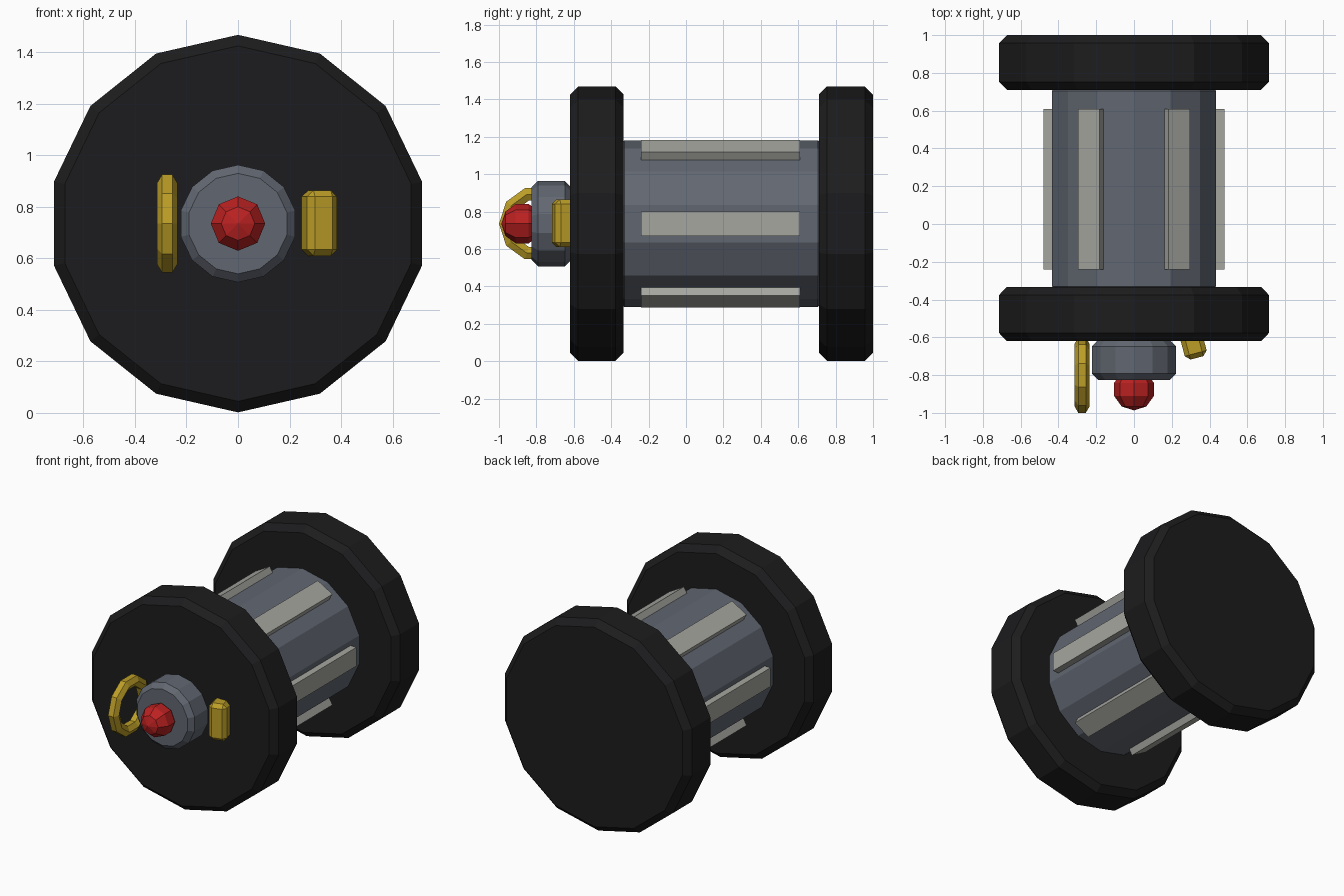
import bpy, bmesh
from math import sin, cos, pi, radians
from mathutils import Matrix

if "Cube" in bpy.data.objects:
    bpy.data.objects.remove(bpy.data.objects["Cube"])

ZC = 0.735  # height of the main axis


def material(name, rgb):
    m = bpy.data.materials.new(name)
    m.diffuse_color = (*rgb, 1)
    m.use_nodes = True
    m.node_tree.nodes["Principled BSDF"].inputs["Base Color"].default_value = m.diffuse_color
    return m


BLACK = material("black", (0.012, 0.012, 0.013))
SLATE = material("slate", (0.12, 0.135, 0.165))
PALE = material("pale_grey", (0.38, 0.38, 0.35))
RED = material("red", (0.50, 0.015, 0.015))
YELLOW = material("yellow", (0.50, 0.34, 0.02))


def finish(name, bm, mat):
    bmesh.ops.recalc_face_normals(bm, faces=bm.faces)
    me = bpy.data.meshes.new(name)
    bm.to_mesh(me)
    bm.free()
    me.materials.append(mat)
    ob = bpy.data.objects.new(name, me)
    bpy.context.collection.objects.link(ob)
    return ob


def disc(name, y0, y1, r, cham, mat, sides=14):
    """Chamfered cylinder along y with a corner pointing up."""
    bm = bmesh.new()
    profile = [(r - cham, y0), (r, y0 + cham), (r, y1 - cham), (r - cham, y1)]
    rings = [[bm.verts.new((pr * sin(2 * pi * i / sides), y, ZC + pr * cos(2 * pi * i / sides)))
              for i in range(sides)] for pr, y in profile]
    for a, b in zip(rings, rings[1:]):
        for i in range(sides):
            j = (i + 1) % sides
            bm.faces.new((a[i], a[j], b[j], b[i]))
    bm.faces.new(rings[0])
    bm.faces.new(rings[-1])
    return finish(name, bm, mat)


def box(name, size, matrix, mat, cham=0):
    bm = bmesh.new()
    bmesh.ops.create_cube(bm, size=1, matrix=Matrix.Diagonal((*size, 1)))
    if cham:
        bmesh.ops.bevel(bm, geom=bm.edges[:], offset=cham, segments=1, affect='EDGES')
    bm.transform(matrix)
    return finish(name, bm, mat)


# End plates, drum and front hub
disc("front_plate", -0.62, -0.333, 0.733, 0.043, BLACK)
disc("back_plate", 0.71, 1.0, 0.733, 0.043, BLACK)
disc("drum", -0.345, 0.72, 0.446, 0.015, SLATE)
disc("hub", -0.825, -0.615, 0.228, 0.033, SLATE)

# Six slats around the drum
for k in range(6):
    m = (Matrix.Translation((0, 0.185, ZC)) @ Matrix.Rotation(k * pi / 3, 4, 'Y')
         @ Matrix.Translation((0.454, 0, 0)))
    box(f"slat_{k + 1}", (0.052, 0.85, 0.13), m, PALE)

# Red button on the hub
bm = bmesh.new()
bmesh.ops.create_uvsphere(bm, u_segments=8, v_segments=5, radius=0.111)
bm.transform(Matrix.Translation((0, -0.876, ZC)) @ Matrix.Rotation(pi / 2, 4, 'X'))
finish("button", bm, RED)

# Pull ring, hexagonal section
bm = bmesh.new()
N, M, major, minor = 10, 6, 0.165, 0.04
loops = []
for i in range(N):
    a = 2 * pi * i / N
    loop = []
    for j in range(M):
        b = 2 * pi * j / M
        r = major + minor * sin(b)
        loop.append(bm.verts.new((-0.275 + minor * cos(b), -0.80 - r * cos(a), ZC + r * sin(a))))
    loops.append(loop)
for i in range(N):
    for j in range(M):
        p, q, j2 = loops[i], loops[(i + 1) % N], (j + 1) % M
        bm.faces.new((p[j], q[j], q[j2], p[j2]))
finish("pull_ring", bm, YELLOW)

# Tilted lever
box("lever", (0.12, 0.14, 0.255),
    Matrix.Translation((0.315, -0.641, 0.737)) @ Matrix.Rotation(radians(15), 4, 'Z'),
    YELLOW, 0.025)
